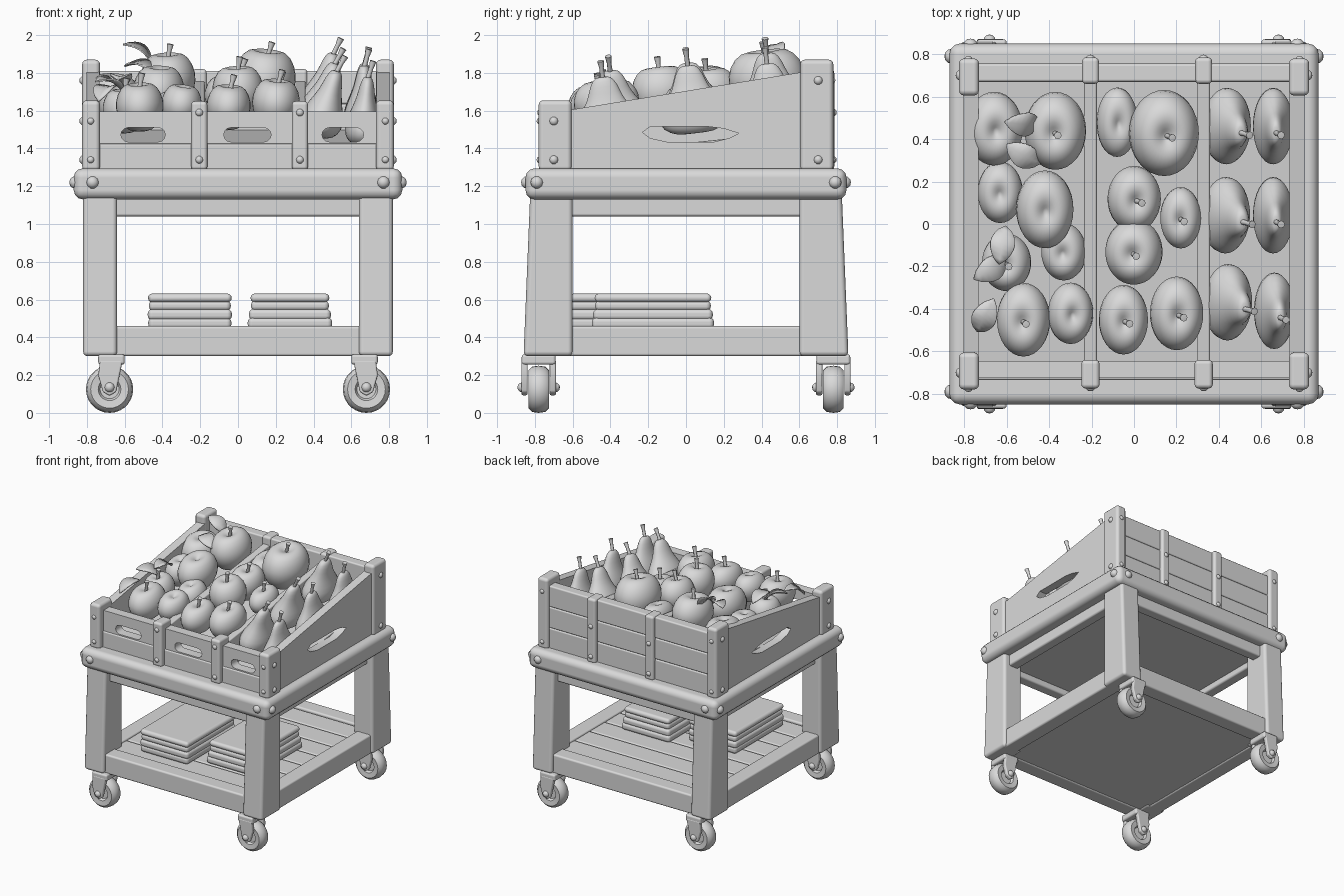
import bpy, bmesh, math, random
from mathutils import Matrix, Euler, Vector

random.seed(4)
default = bpy.data.objects.get("Cube")
if default:
    bpy.data.objects.remove(default, do_unlink=True)

# Single flat colour
clay = bpy.data.materials.new("light_grey")
clay.use_nodes = True
clay.diffuse_color = (0.7, 0.7, 0.7, 1)
clay.node_tree.nodes["Principled BSDF"].inputs["Base Color"].default_value = (0.7, 0.7, 0.7, 1)


def add_object(name, mesh, matrix=Matrix(), sharp=None):
    obj = bpy.data.objects.new(name, mesh)
    bpy.context.collection.objects.link(obj)
    obj.matrix_world = matrix
    mesh.materials.clear()
    mesh.materials.append(clay)
    mesh.shade_smooth()
    if sharp:
        mesh.set_sharp_from_angle(angle=sharp)
    return obj


def finish(name, bm, matrix=Matrix(), sharp=None):
    bmesh.ops.recalc_face_normals(bm, faces=bm.faces)
    mesh = bpy.data.meshes.new(name)
    bm.to_mesh(mesh)
    bm.free()
    return add_object(name, mesh, matrix, sharp)


def solid(name, outline, axis, lo, hi, bevel=0.015):
    """Outline extruded along one axis, with rounded edges."""
    place = {"x": lambda u, v: (lo, u, v), "y": lambda u, v: (u, lo, v), "z": lambda u, v: (u, v, lo)}[axis]
    bm = bmesh.new()
    face = bm.faces.new([bm.verts.new(place(u, v)) for u, v in outline])
    moved = bmesh.ops.extrude_face_region(bm, geom=[face])["geom"]
    shift = Vector([hi - lo if a == axis else 0 for a in "xyz"])
    bmesh.ops.translate(bm, vec=shift, verts=[g for g in moved if isinstance(g, bmesh.types.BMVert)])
    obj = finish(name, bm)
    mod = obj.modifiers.new("rounding", "BEVEL")
    mod.width, mod.segments, mod.harden_normals = bevel, 3, True
    return obj


def box(name, x0, x1, y0, y1, z0, z1, bevel=0.015):
    return solid(name, [(x0, y0), (x1, y0), (x1, y1), (x0, y1)], "z", z0, z1, bevel)


def pierced(name, outline, holes, matrix, thickness):
    """Flat board with holes, made from a filled curve."""
    curve = bpy.data.curves.new(name, "CURVE")
    curve.dimensions, curve.fill_mode, curve.extrude = "2D", "BOTH", thickness / 2
    for loop in [outline] + holes:
        spline = curve.splines.new("POLY")
        spline.points.add(len(loop) - 1)
        for point, (u, v) in zip(spline.points, loop):
            point.co = (u, v, 0, 1)
        spline.use_cyclic_u = True
    temp = bpy.data.objects.new(name + "_outline", curve)
    bpy.context.collection.objects.link(temp)
    graph = bpy.context.evaluated_depsgraph_get()
    mesh = bpy.data.meshes.new_from_object(temp.evaluated_get(graph))
    bpy.data.objects.remove(temp, do_unlink=True)
    return add_object(name, mesh, matrix, math.radians(35))


def lathe(name, profile, matrix, steps=16, smooth=0):
    bm = bmesh.new()
    verts = [bm.verts.new((r, 0, z)) for r, z in profile]
    edges = [bm.edges.new(pair) for pair in zip(verts, verts[1:])]
    bmesh.ops.spin(bm, geom=verts + edges, cent=(0, 0, 0), axis=(0, 0, 1), angle=math.tau, steps=steps)
    bmesh.ops.remove_doubles(bm, verts=bm.verts, dist=0.0005)
    obj = finish(name, bm, matrix, None if smooth else math.radians(50))
    if smooth:
        obj.modifiers.new("smoothing", "SUBSURF").levels = smooth
        obj.modifiers["smoothing"].render_levels = smooth
    return obj


def bolt(name, at, direction, radius=0.035):
    turn = Vector(direction).to_track_quat("Z", "Y")
    dome = [(0, 0.8), (0.5, 0.7), (0.9, 0.3), (1, -0.3), (0, -0.3)]
    lathe(name, dome, Matrix.LocRotScale(Vector(at), turn, Vector((radius,) * 3)), 10)


# Table frame
box("table_top", -0.87, 0.87, -0.85, 0.85, 1.13, 1.295, 0.05)
box("table_underside", -0.7, 0.7, -0.7, 0.7, 1.09, 1.15, 0.005)
box("shelf_underside", -0.78, 0.78, -0.8, 0.8, 0.31, 0.34, 0.005)
for s in (-1, 1):
    box("apron_end", -0.68, 0.68, s * 0.68, s * 0.77, 1.04, 1.15)
    box("apron_side", s * 0.68, s * 0.77, -0.68, 0.68, 1.04, 1.15)
    box("shelf_end_rail", -0.68, 0.68, s * 0.7, s * 0.83, 0.3, 0.46)
    box("shelf_side_rail", s * 0.67, s * 0.8, -0.68, 0.68, 0.3, 0.46)
for i in range(7):
    y = -0.6 + i * 0.2
    box("shelf_slat", -0.7, 0.7, y - 0.095, y + 0.095, 0.4, 0.445, 0.01)

# Legs, casters and corner bolts
tire = [(0, 0.03), (0.05, 0.03), (0.06, 0.05), (0.1, 0.055), (0.12, 0.035), (0.125, 0),
        (0.12, -0.035), (0.1, -0.055), (0.06, -0.05), (0.05, -0.03), (0, -0.03)]
fork = [(0.61, 0.28), (0.73, 0.28), (0.74, 0.2), (0.715, 0.11), (0.68, 0.09), (0.645, 0.11)]
for sx in (-1, 1):
    for sy in (-1, 1):
        side = [(sy * 0.6, 0.3), (sy * 0.86, 0.3), (sy * 0.825, 1.16), (sy * 0.6, 1.16)]
        solid("leg", side, "x", sx * 0.64, sx * 0.82, 0.025)
        hub = Matrix.Translation((sx * 0.68, sy * 0.78, 0.125)) @ Matrix.Rotation(math.pi / 2, 4, "X")
        lathe("caster_wheel", tire, hub, 28)
        for d in (-0.075, 0.075):
            y = sy * 0.78 + d
            solid("caster_fork", [(sx * u, v) for u, v in fork], "y", y - 0.017, y + 0.017, 0.01)
            bolt("axle_cap", (sx * 0.68, y + d * 0.2, 0.135), (0, d, 0), 0.028)
        box("caster_mount", sx * 0.6, sx * 0.74, sy * 0.69, sy * 0.87, 0.255, 0.31)
        bolt("frame_bolt", (sx * 0.77, sy * 0.845, 1.22), (0, sy, 0))
        bolt("frame_side_bolt", (sx * 0.865, sy * 0.79, 1.22), (sx, 0, 0))

        # Crate corner posts
        top = 1.655 if sy < 0 else 1.87
        box("crate_post", sx * 0.73, sx * 0.825, sy * 0.605, sy * 0.78, 1.28, top, 0.025)
        for z in (1.34, top - 0.11):
            bolt("post_bolt", (sx * 0.82, sy * 0.7, z), (sx, 0, 0), 0.025)
            bolt("post_end_bolt", (sx * 0.78, sy * 0.775, z), (0, sy, 0), 0.02)


# Crate walls
def slot(x0, x1, z0, z1):
    r, mid = (z1 - z0) / 2, (z0 + z1) / 2
    arc = [-math.pi / 2 + i * math.pi / 6 for i in range(7)]
    right = [(x1 - r + r * math.cos(a), mid + r * math.sin(a)) for a in arc]
    return right + [(x0 + x1 - x, 2 * mid - z) for x, z in right]


to_side = Euler((math.pi / 2, 0, math.pi / 2)).to_matrix().to_4x4()
to_front = Matrix.Rotation(math.pi / 2, 4, "X")
handle = [(-0.23, 1.485), (-0.19, 1.455), (-0.1, 1.435), (0.15, 1.435), (0.23, 1.455),
          (0.28, 1.48), (0.2, 1.505), (0.12, 1.515), (-0.19, 1.515)]
wall = [(-0.64, 1.28), (0.65, 1.28), (0.65, 1.81), (-0.64, 1.6)]
for s in (-1, 1):
    pierced("crate_side", wall, [handle], Matrix.Translation((s * 0.768, 0, 0)) @ to_side, 0.07)
slots = [slot(a, b, 1.435, 1.51) for a, b in ((-0.62, -0.385), (-0.075, 0.175), (0.445, 0.665))]
front = [(-0.75, 1.28), (0.75, 1.28), (0.75, 1.595), (-0.75, 1.595)]
pierced("crate_front", front, slots, Matrix.Translation((0, -0.685, 0)) @ to_front, 0.08)
box("crate_front_lower_board", -0.75, 0.75, -0.735, -0.68, 1.285, 1.425, 0.01)
for i in range(3):
    z = 1.285 + i * 0.175
    box("crate_back_board", -0.75, 0.75, 0.67, 0.755, z, z + 0.175, 0.012)
base = [(-0.65, 1.28), (0.68, 1.28), (0.68, 1.5), (-0.65, 1.36)]
solid("crate_floor", base, "x", -0.74, 0.74, 0.005)

# Battens and dividers between the fruit bays
rail = [(-0.66, 1.3), (0.7, 1.3), (0.7, 1.76), (-0.66, 1.59)]
for x in (-0.205, 0.328):
    solid("divider", rail, "x", x - 0.03, x + 0.03, 0.01)
    box("front_batten", x - 0.043, x + 0.043, -0.775, -0.64, 1.285, 1.65, 0.02)
    box("back_batten", x - 0.04, x + 0.04, 0.66, 0.785, 1.285, 1.82, 0.02)
    for z in (1.34, 1.59):
        bolt("batten_bolt", (x, -0.77, z), (0, -1, 0), 0.022)
        bolt("back_batten_bolt", (x, 0.78, z), (0, 1, 0), 0.022)

# Folded cloths on the shelf
for x0, y0 in ((-0.48, -0.62), (0.05, -0.5)):
    for i, (z0, z1) in enumerate(((0.445, 0.505), (0.49, 0.55), (0.54, 0.595), (0.585, 0.632))):
        j = random.uniform(0, 0.02)
        box("folded_cloth", x0 + j, x0 + 0.45 - j, y0 + j, y0 + 0.65 - j, z0, z1, 0.025)

# Fruit
apple = [(0, 0.7), (0.15, 0.82), (0.42, 0.98), (0.78, 0.82), (1.03, 0.25), (0.97, -0.3),
         (0.68, -0.85), (0.3, -1), (0, -0.9)]
pear = [(0, 1), (0.24, 1), (0.4, 0.75), (0.5, 0.35), (0.77, -0.05), (1.03, -0.45),
        (0.93, -0.82), (0.5, -1.02), (0, -0.97)]
twig = [(0, 0), (0.013, 0), (0.012, 0.06), (0.018, 0.1), (0, 0.102)]


def fruit(name, profile, at, size, lean, stem=True):
    place = Matrix.LocRotScale(Vector(at), Euler((0.12, lean, 0)), None)
    lathe(name, profile, place @ Matrix.Diagonal((*size, 1)), 16, 1)
    if stem:
        tip = Matrix.Translation((0, 0, size[2] * profile[0][1] - 0.01))
        lathe(name + "_stem", twig, place @ tip @ Matrix.Rotation(0.2, 4, "Y"), 8)


apples = [(-.66, .45, 1.66, .14, .18), (-.37, .44, 1.76, .15, .19), (-.42, .07, 1.7, .14, .19),
          (-.63, .15, 1.62, .11, .15), (-.6, -.18, 1.6, .12, .14), (-.33, -.13, 1.6, .11, .14),
          (-.52, -.45, 1.62, .13, .18), (-.3, -.42, 1.63, .11, .15), (-.08, .48, 1.68, .1, .17),
          (.14, .43, 1.76, .17, .21), (0, .12, 1.7, .13, .16), (0, -.13, 1.7, .14, .16),
          (.22, .03, 1.65, .1, .15), (-.05, -.45, 1.62, .12, .17), (.2, -.42, 1.64, .13, .18)]
for i, (x, y, z, rx, ry) in enumerate(apples):
    fruit("apple", apple, (x, y, z), (rx, ry, rx), random.uniform(-0.1, 0.15), i not in (0, 2, 3, 5, 7, 8))
pears = [(.46, .45, 1.73, .12, .25), (.66, .45, 1.67, .1, .05), (.46, .03, 1.68, .12, .3),
         (.66, .03, 1.66, .1, .05), (.47, -.38, 1.64, .12, .3), (.67, -.42, 1.6, .1, .1)]
for x, y, z, r, lean in pears:
    fruit("pear", pear, (x, y, z), (r, 0.19, 0.18), lean)


# Leaves: arched pointed blades
def leaf(at, turn, length=0.19, width=0.055):
    bm = bmesh.new()
    rows = []
    for i in range(9):
        t = i / 8
        half = width * math.sin(math.pi * t) ** 0.7 + 0.002
        arch = 0.03 * math.sin(math.pi * t)
        rows.append([bm.verts.new((length * (t - 0.5), s * half, arch + abs(s) * half * 0.3)) for s in (-1, 0, 1)])
    for a, b in zip(rows, rows[1:]):
        for k in (0, 1):
            bm.faces.new((a[k], a[k + 1], b[k + 1], b[k]))
    obj = finish("leaf", bm, Matrix.LocRotScale(Vector(at), Euler(turn), None))
    obj.modifiers.new("thickness", "SOLIDIFY").thickness = 0.008


leaf((-0.53, 0.48, 1.9), (0.3, 0.6, 0))
leaf((-0.52, 0.33, 1.82), (0.2, 0.2, -0.5))
leaf((-0.62, -0.1, 1.75), (0, 0.2, 1.4))
leaf((-0.68, -0.21, 1.73), (0.2, 0.3, 0.6))
leaf((-0.7, -0.43, 1.69), (0, -0.4, 1.1))
